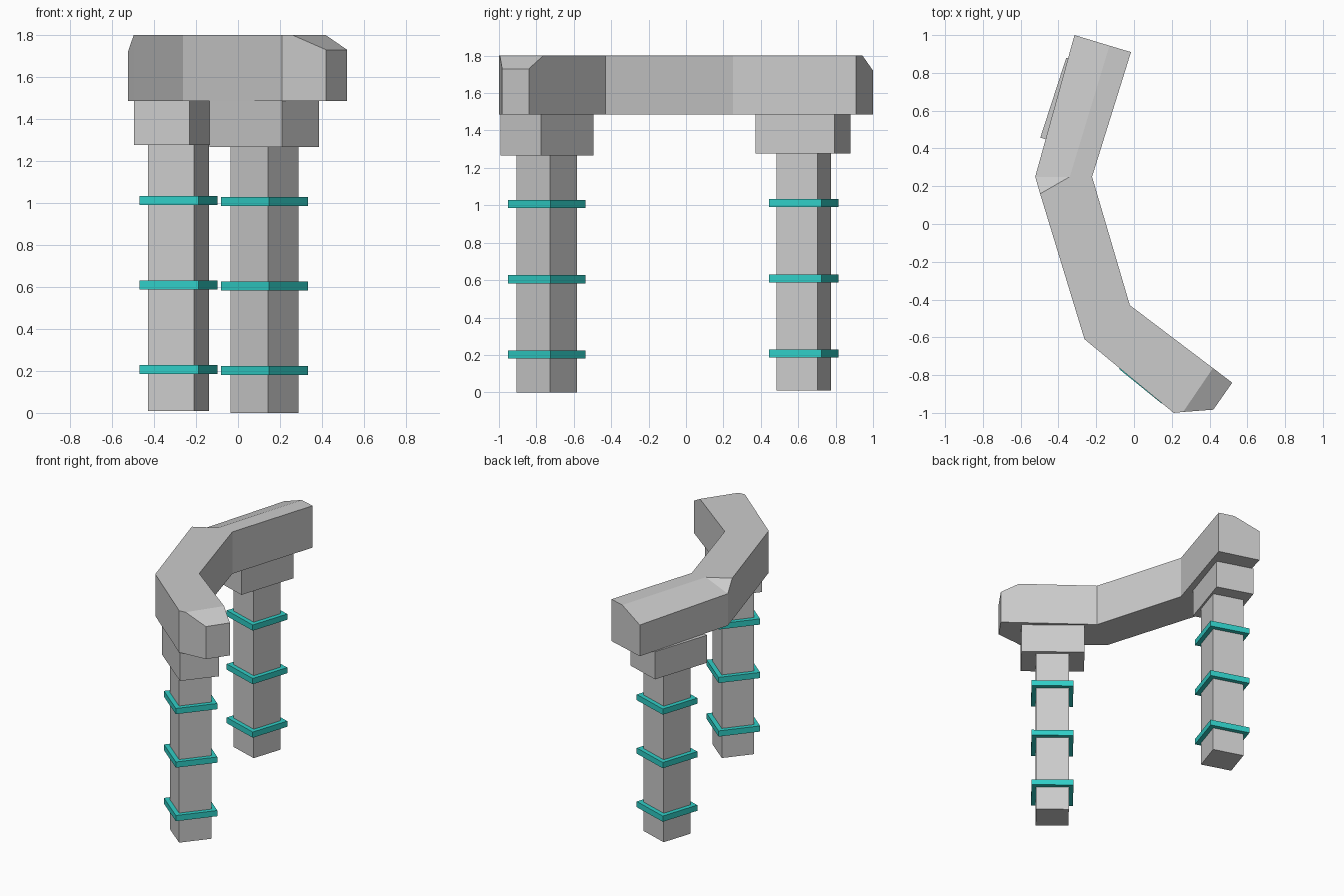
import bpy, bmesh, math

if "Cube" in bpy.data.objects:
    bpy.data.objects.remove(bpy.data.objects["Cube"])

teal = bpy.data.materials.new("teal")
teal.diffuse_color = (0.03, 0.62, 0.57, 1)
teal.use_nodes = True
teal.node_tree.nodes["Principled BSDF"].inputs["Base Color"].default_value = teal.diffuse_color


def box(name, center, size, z0, z1, angle, mat=None):
    bpy.ops.mesh.primitive_cube_add(size=1, location=(*center, (z0 + z1) / 2),
                                    rotation=(0, 0, math.radians(angle)))
    ob = bpy.context.object
    ob.name = name
    ob.scale = (*size, z1 - z0)
    if mat:
        ob.data.materials.append(mat)
    return ob


# Bent lintel: plan outline with the top height at each point (chipped corners are lower)
BOTTOM, TOP = 1.485, 1.8
outline = [(-0.315, 1.0, 1.72), (-0.523, 0.25, 1.725), (-0.497, 0.16, TOP),
           (-0.262, -0.61, TOP), (0.21, -1.0, TOP), (0.26, -0.995, TOP),
           (0.42, -0.983, 1.73), (0.52, -0.84, 1.73), (0.418, -0.763, TOP),
           (-0.022, -0.43, TOP), (-0.222, 0.25, TOP), (-0.016, 0.91, TOP),
           (-0.13, 0.944, TOP)]
bm = bmesh.new()
low = [bm.verts.new((x, y, BOTTOM)) for x, y, z in outline]
high = [bm.verts.new(p) for p in outline]
ridge = bm.verts.new((-0.34, 0.25, TOP))
n = len(outline)
bm.faces.new(low)
for i in range(n):
    j = (i + 1) % n
    bm.faces.new((low[i], low[j], high[j], high[i]))
bm.faces.new(high[2:6] + high[8:] + [ridge])             # flat top
bm.faces.new(high[5:9])                                  # south end chip
bm.faces.new((high[0], high[1], ridge, high[12]))        # sloped back edge
bm.faces.new((high[1], high[2], ridge))
bmesh.ops.recalc_face_normals(bm, faces=bm.faces)
mesh = bpy.data.meshes.new("lintel")
bm.to_mesh(mesh)
bm.free()
bpy.context.collection.objects.link(bpy.data.objects.new("lintel", mesh))

# Two pillars, each with a capital and three glowing bands
pillars = [("front", (0.127, -0.745), (0.125, -0.743), -39, 0.0, 1.267),
           ("back", (-0.283, 0.63), (-0.295, 0.626), 72, 0.01, 1.277)]
for name, post, cap, angle, z0, z1 in pillars:
    box(name + "_pillar", post, (0.23, 0.23), z0, z1, angle)
    box(name + "_capital", cap, (0.445, 0.278), z1, BOTTOM, angle)
    for k in range(3):
        z = 0.18 + z0 / 2 + 0.403 * k
        box(f"{name}_band_{k + 1}", post, (0.295, 0.295), z, z + 0.043, angle, teal)
